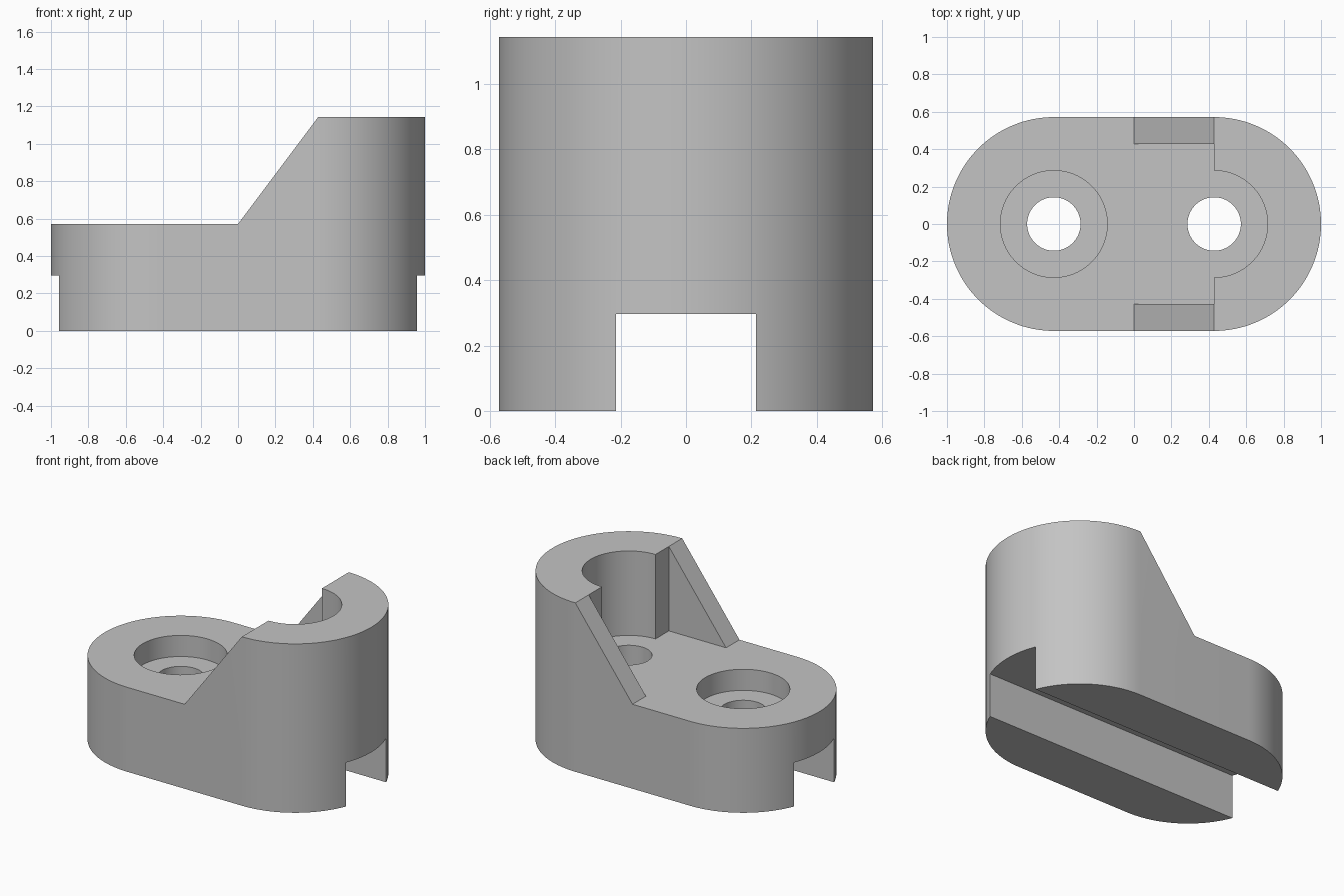
import bpy
import bmesh
from math import sin, cos, pi

# Start clean
default = bpy.data.objects.get("Cube")
if default:
    bpy.data.objects.remove(default, do_unlink=True)

U = 1 / 7              # design unit
CENTRE = 3 * U         # distance of each bore from the middle
RADIUS = 4 * U         # outer end radius
DECK = 4 * U           # height of the low deck
TOP = 8 * U            # height of the tower
RIB = 3 * U            # inner face of the side ribs
OVER = 1.3             # cutters overshoot to here

grey = bpy.data.materials.new("plain grey")
grey.use_nodes = True
COLOUR = (0.55, 0.55, 0.55, 1)
grey.diffuse_color = COLOUR
grey.node_tree.nodes["Principled BSDF"].inputs["Base Color"].default_value = COLOUR


def arc(cx, radius, start, end, steps):
    """Points of an arc centred on (cx, 0)."""
    angles = [start + (end - start) * i / steps for i in range(steps + 1)]
    return [(cx + radius * cos(a), radius * sin(a)) for a in angles]


def prism(name, outline, low, high, axis="Z"):
    """Extrude a closed outline along Z, or an x-z outline along Y."""
    def place(p, t):
        return (p[0], p[1], t) if axis == "Z" else (p[0], t, p[1])
    bm = bmesh.new()
    bottom = [bm.verts.new(place(p, low)) for p in outline]
    top = [bm.verts.new(place(p, high)) for p in outline]
    bm.faces.new(bottom[::-1])
    bm.faces.new(top)
    n = len(outline)
    for i in range(n):
        j = (i + 1) % n
        bm.faces.new((bottom[i], bottom[j], top[j], top[i]))
    bmesh.ops.recalc_face_normals(bm, faces=bm.faces)
    mesh = bpy.data.meshes.new(name)
    bm.to_mesh(mesh)
    bm.free()
    mesh.materials.append(grey)
    obj = bpy.data.objects.new(name, mesh)
    bpy.context.collection.objects.link(obj)
    return obj


def cylinder(name, cx, radius, low):
    return prism(name, arc(cx, radius, 0, 2 * pi, 96)[:-1], low, OVER)


# Rounded block, full height
block = prism("clamp_block",
              arc(CENTRE, RADIUS, -pi / 2, pi / 2, 64)
              + arc(-CENTRE, RADIUS, pi / 2, 3 * pi / 2, 64), 0, TOP)

cutters = [
    # Space above the deck, with the sloping rib edge
    prism("slope_cutter", [(-OVER, DECK), (0, DECK), (CENTRE, TOP),
                           (CENTRE, OVER), (-OVER, OVER)], -1, 1, "Y"),
    # Pocket between the ribs, ending in the half-round tower recess
    prism("pocket_cutter",
          [(-0.1, -RIB), (CENTRE, -RIB)]
          + arc(CENTRE, 2 * U, -pi / 2, pi / 2, 48)
          + [(CENTRE, RIB), (-0.1, RIB)], DECK, OVER),
    # Slot along the underside
    prism("slot_cutter", [(-OVER, -1.5 * U), (OVER, -1.5 * U),
                          (OVER, 1.5 * U), (-OVER, 1.5 * U)], -0.1, 0.297),
    # Counterbore and the two through holes
    cylinder("counterbore_cutter", -CENTRE, 2 * U, 3 * U),
    cylinder("left_hole_cutter", CENTRE, U, -0.1),
    cylinder("right_hole_cutter", -CENTRE, U, -0.1),
]

bpy.ops.object.select_all(action="DESELECT")
block.select_set(True)
bpy.context.view_layer.objects.active = block
for cutter in cutters:
    cutter.hide_render = True
    cut = block.modifiers.new(cutter.name, "BOOLEAN")
    cut.operation = "DIFFERENCE"
    cut.solver = "EXACT"
    cut.object = cutter
    bpy.ops.object.modifier_apply(modifier=cut.name)
for cutter in cutters:
    bpy.data.objects.remove(cutter, do_unlink=True)

# Smooth round walls, crisp machined edges
bpy.ops.object.shade_smooth_by_angle(angle=pi / 6)
